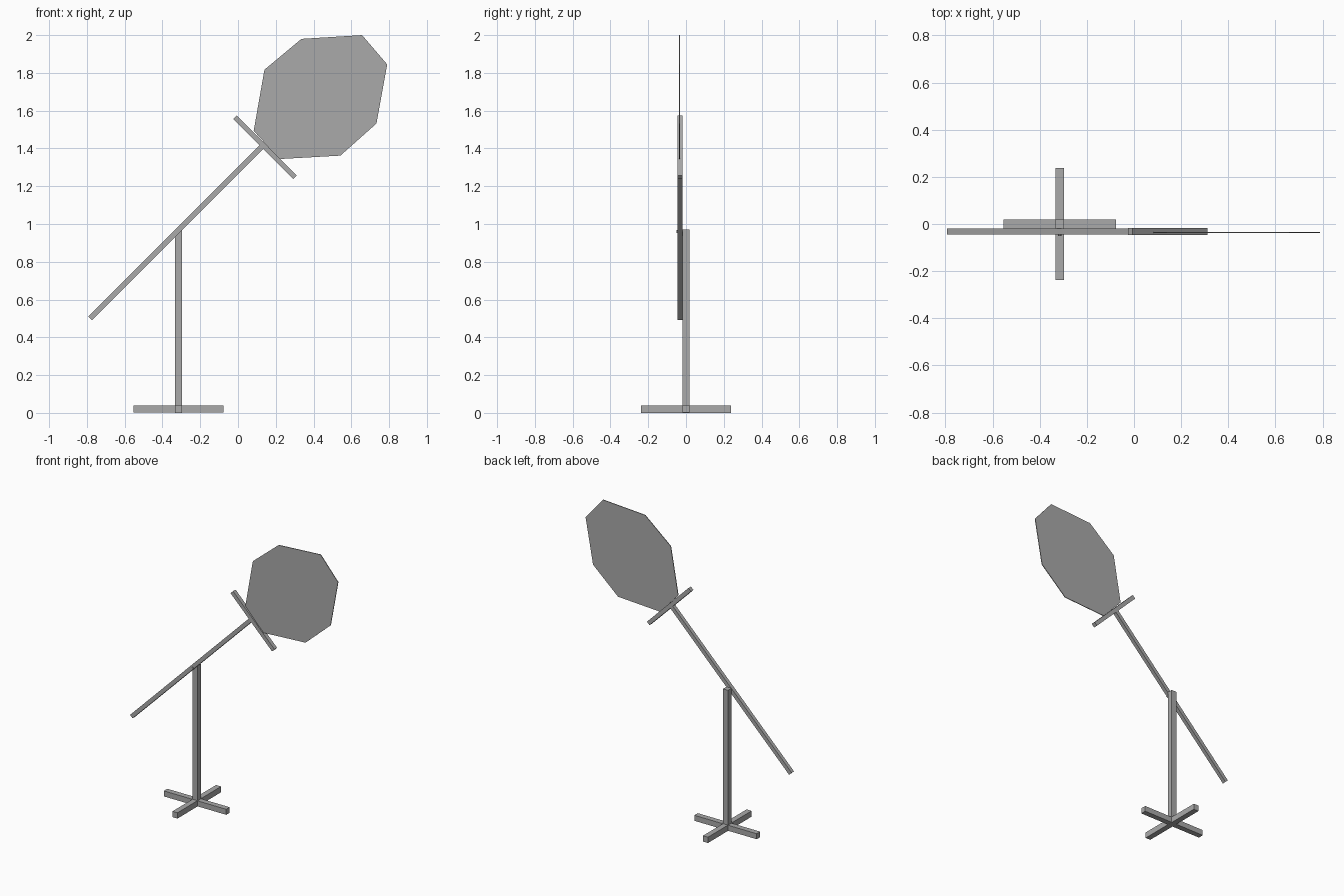
import bpy
import bmesh
from math import radians
from mathutils import Matrix, Vector

if "Cube" in bpy.data.objects:
    bpy.data.objects.remove(bpy.data.objects["Cube"], do_unlink=True)

GREY = (0.4, 0.4, 0.4, 1)
grey = bpy.data.materials.new("plain grey")
grey.use_nodes = True
grey.diffuse_color = GREY
grey.node_tree.nodes["Principled BSDF"].inputs["Base Color"].default_value = GREY


def finish(name, bm):
    bmesh.ops.recalc_face_normals(bm, faces=bm.faces)
    mesh = bpy.data.meshes.new(name)
    bm.to_mesh(mesh)
    bm.free()
    mesh.materials.append(grey)
    obj = bpy.data.objects.new(name, mesh)
    bpy.context.collection.objects.link(obj)
    return obj


def bar(name, centre, size, tilt=0):
    """Box of the given size, tilted about the y axis."""
    bm = bmesh.new()
    bmesh.ops.create_cube(bm, size=1, matrix=Matrix.Diagonal((*size, 1)))
    obj = finish(name, bm)
    obj.location = centre
    obj.rotation_euler.y = radians(tilt)
    return obj


POST_X = -0.315
ARM_Y = -0.032

# Crossed feet and upright post
bar("foot_sideways", (POST_X, 0, 0.02), (0.476, 0.038, 0.038))
bar("foot_lengthways", (POST_X, 0, 0.02), (0.038, 0.476, 0.04))
bar("post", (POST_X, 0, 0.485), (0.038, 0.038, 0.97))

# Tilted arm and the crossbar at its upper end
low, high = Vector((-0.783, ARM_Y, 0.5)), Vector((0.132, ARM_Y, 1.415))
bar("arm", (low + high) / 2, ((high - low).length, 0.026, 0.027), -45)
bar("crossbar", (0.143, ARM_Y, 1.406), (0.448, 0.028, 0.027), 45)

# Pivot pin through arm and post
bm = bmesh.new()
bmesh.ops.create_cone(bm, cap_ends=True, segments=8, radius1=0.007, radius2=0.007, depth=0.05)
pin = finish("pivot_pin", bm)
pin.location = (POST_X, -0.025, 0.96)
pin.rotation_euler.x = radians(90)

# Thin eight-sided panel beyond the crossbar
outline = [(0.14, 1.817), (0.336, 1.98), (0.657, 2.0), (0.79, 1.845),
           (0.733, 1.532), (0.542, 1.362), (0.22, 1.344), (0.083, 1.493)]
bm = bmesh.new()
face = bm.faces.new([bm.verts.new((x, -0.038, z)) for x, z in outline])
extruded = bmesh.ops.extrude_face_region(bm, geom=[face], use_keep_orig=True)
new_verts = [v for v in extruded["geom"] if isinstance(v, bmesh.types.BMVert)]
bmesh.ops.translate(bm, verts=new_verts, vec=(0, 0.005, 0))
finish("panel", bm)
